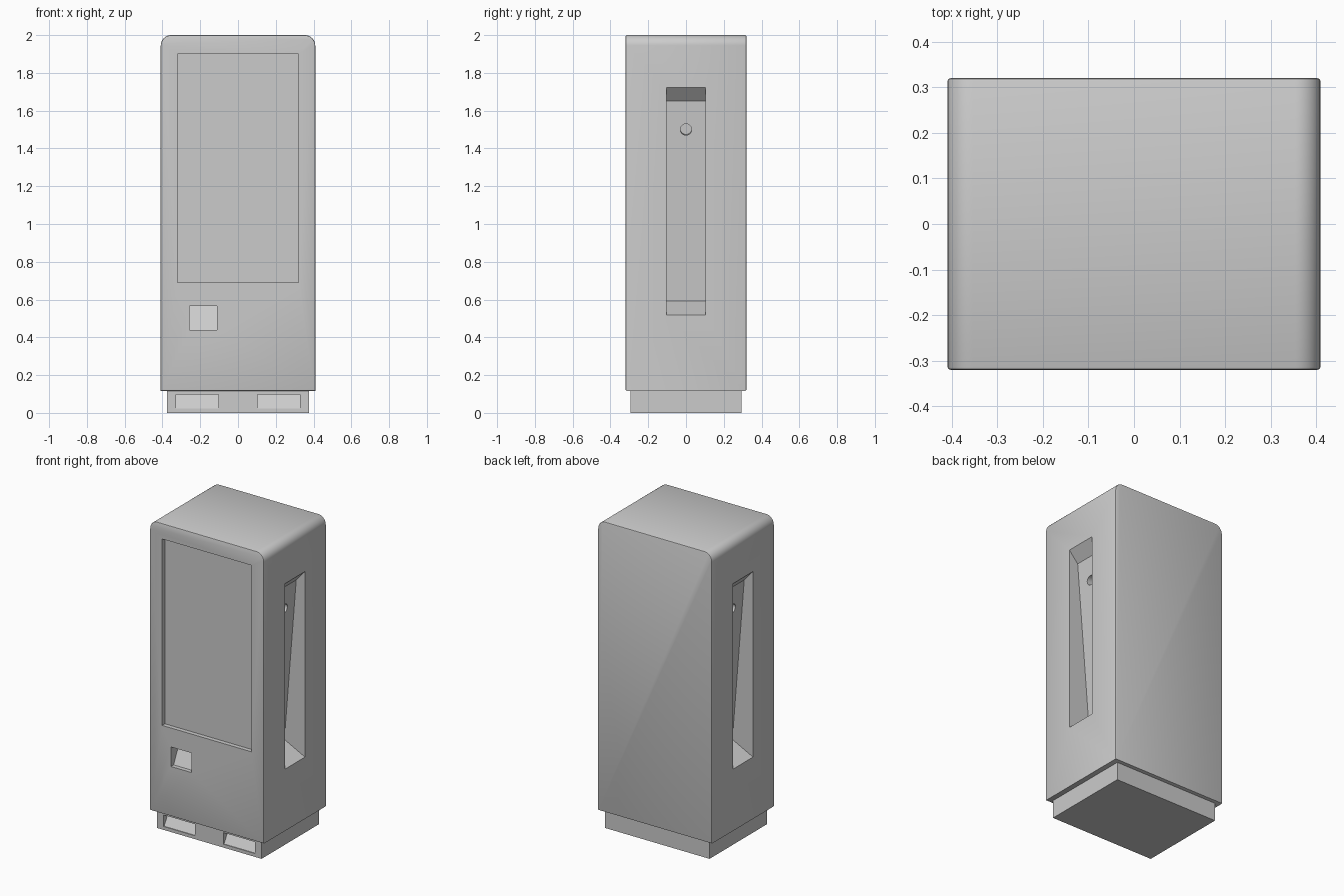
import bpy, bmesh, math
from mathutils import Matrix, Vector

if "Cube" in bpy.data.objects:
    bpy.data.objects.remove(bpy.data.objects["Cube"], do_unlink=True)

grey = bpy.data.materials.new("light_grey")
grey.use_nodes = True
grey.diffuse_color = (0.6, 0.6, 0.6, 1)
grey.node_tree.nodes["Principled BSDF"].inputs["Base Color"].default_value = (0.6, 0.6, 0.6, 1)

W, D, H, FOOT = 0.409, 0.32, 2.0, 0.117   # half width, half depth, height, plinth height
BASE_W, BASE_D = 0.375, 0.294


def add_object(name, bm):
    bmesh.ops.recalc_face_normals(bm, faces=bm.faces)
    mesh = bpy.data.meshes.new(name)
    bm.to_mesh(mesh)
    bm.free()
    mesh.materials.append(grey)
    obj = bpy.data.objects.new(name, mesh)
    bpy.context.collection.objects.link(obj)
    return obj


def prism(name, profile, axis, start, end, bevel=0):
    """Extrude an (x, z) profile along y, or a (y, z) profile along x."""
    bm = bmesh.new()
    place = (lambda p, t: (t, *p)) if axis == "x" else (lambda p, t: (p[0], t, p[1]))
    face = bm.faces.new([bm.verts.new(place(p, start)) for p in profile])
    new = bmesh.ops.extrude_face_region(bm, geom=[face])["geom"]
    step = Vector(place((0, 0), end - start))
    bmesh.ops.translate(bm, verts=[v for v in new if isinstance(v, bmesh.types.BMVert)], vec=step)
    if bevel:
        index = 0 if axis == "x" else 1
        rims = [e for e in bm.edges if abs(e.verts[0].co[index] - e.verts[1].co[index]) < 1e-5]
        bmesh.ops.bevel(bm, geom=rims, offset=bevel, segments=2, profile=0.5, affect="EDGES")
    return add_object(name, bm)


def box_profile(half, low, high):
    return [(-half, low), (half, low), (half, high), (-half, high)]


def carve(target, cutter):
    cutter.hide_render = True
    mod = target.modifiers.new("cut", "BOOLEAN")
    mod.operation, mod.solver, mod.object = "DIFFERENCE", "EXACT", cutter
    bpy.context.view_layer.objects.active = target
    bpy.ops.object.modifier_apply(modifier=mod.name)
    bpy.data.objects.remove(cutter, do_unlink=True)


def front_recess(target, front, left, right, low, high, deep_low, deep_high):
    """Recess in a front face, with a back wall that may lean."""
    profile = [(front - 0.1, low), (front + deep_low, low),
               (front + deep_high, high), (front - 0.1, high)]
    carve(target, prism("recess_cutter", profile, "x", left, right))


# Cabinet with rounded top sides and softened front and back rims
radius, steps = 0.055, 10
outline = [(-W, FOOT), (W, FOOT)]
for side, first in ((1, 0), (-1, 90)):
    for i in range(steps + 1):
        a = math.radians(first + 90 * i / steps)
        outline.append((side * (W - radius) + radius * math.cos(a), H - radius + radius * math.sin(a)))
cabinet = prism("cabinet", outline, "y", -D, D, bevel=0.006)

# Screen recess and card reader recess
front_recess(cabinet, -D, -0.32, 0.32, 0.69, 1.90, 0.028, 0.028)
front_recess(cabinet, -D, -0.258, -0.11, 0.44, 0.567, 0.028, 0.09)

# Leaning side pockets, each with a round socket in its back wall
for s in (1, -1):
    pocket = [(W + 0.1, 0.518), (W, 0.518), (W - 0.148, 0.593),
              (W - 0.063, 1.651), (W, 1.722), (W + 0.1, 1.722)]
    carve(cabinet, prism("pocket_cutter", [(s * x, z) for x, z in pocket], "y", -0.103, 0.103))
    bm = bmesh.new()
    tilt = Vector((s, 0, -0.08)).to_track_quat("Z", "Y").to_matrix().to_4x4()
    bmesh.ops.create_cone(bm, cap_ends=True, segments=32, radius1=0.03, radius2=0.03, depth=0.1,
                          matrix=Matrix.Translation((s * (W - 0.075), 0, 1.5)) @ tilt)
    carve(cabinet, add_object("socket_cutter", bm))

# Plinth with two sloping vents
plinth = prism("plinth", box_profile(BASE_W, 0, FOOT), "y", -BASE_D, BASE_D)
for left in (-0.328, 0.102):
    front_recess(plinth, -BASE_D, left, left + 0.225, 0.022, 0.097, 0.005, 0.05)

# Smooth the rounded surfaces, keep the edges sharp
for obj in (cabinet, plinth):
    bpy.ops.object.select_all(action="DESELECT")
    obj.select_set(True)
    bpy.context.view_layer.objects.active = obj
    bpy.ops.object.shade_smooth_by_angle(angle=math.radians(30))
